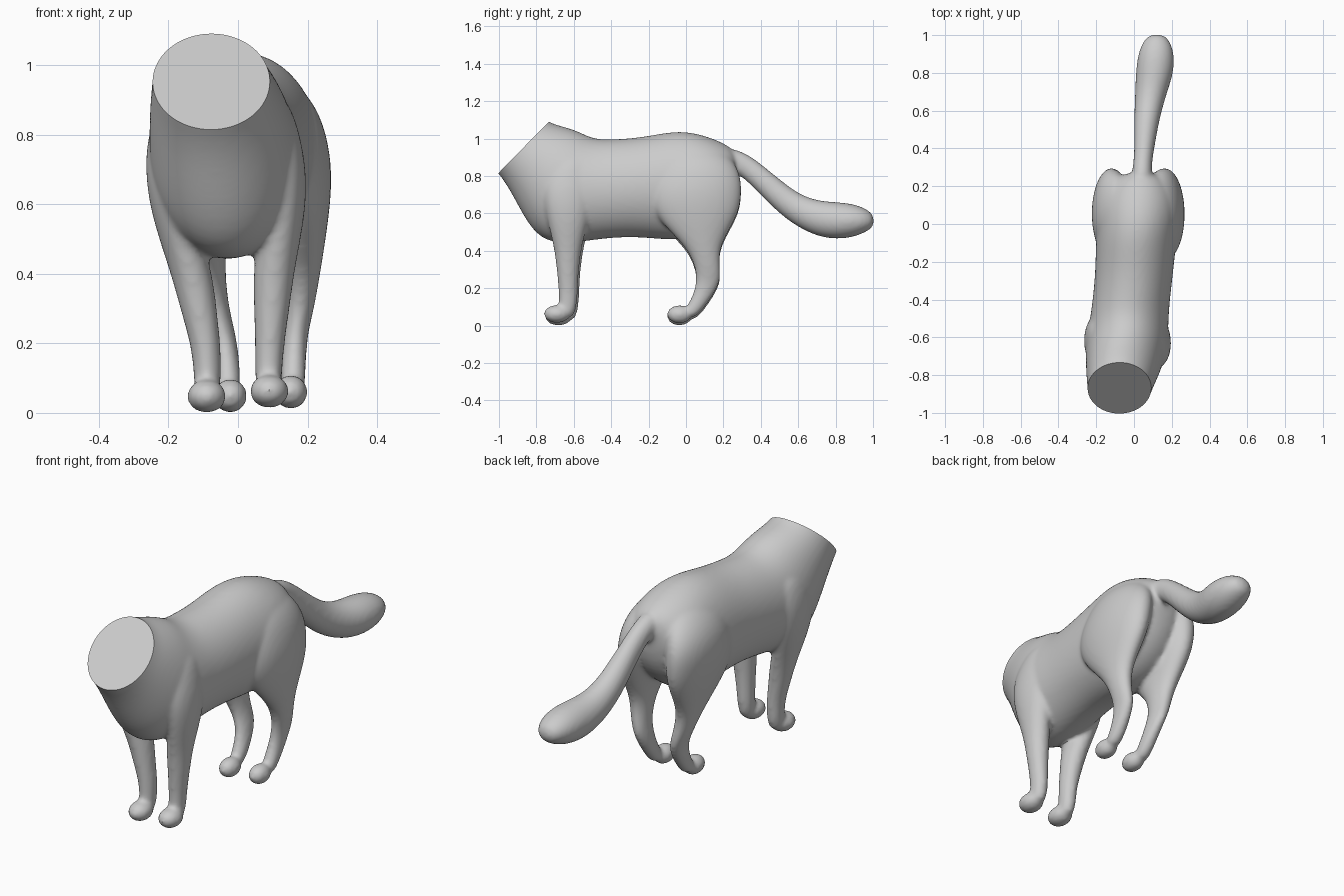
import bpy, bmesh, math
from mathutils import Vector

if "Cube" in bpy.data.objects:
    bpy.data.objects.remove(bpy.data.objects["Cube"])

SEG = 20


def activate(obs):
    bpy.ops.object.select_all(action='DESELECT')
    for o in obs:
        o.select_set(True)
    bpy.context.view_layer.objects.active = obs[0]


def loft(name, rings):
    """Closed tube through elliptical rings (y1, z1, y2, z2, centre x, half width)."""
    bm = bmesh.new()
    loops = []
    for y1, z1, y2, z2, cx, hw in rings:
        c = Vector((cx, (y1 + y2) / 2, (z1 + z2) / 2))
        u = Vector((hw, 0, 0))
        v = Vector((0, (y1 - y2) / 2, (z1 - z2) / 2))
        loops.append([bm.verts.new(c + u * math.cos(a) + v * math.sin(a))
                      for a in (2 * math.pi * i / SEG for i in range(SEG))])
    for a, b in zip(loops, loops[1:]):
        for i in range(SEG):
            j = (i + 1) % SEG
            bm.faces.new((a[i], a[j], b[j], b[i]))
    bm.faces.new(loops[0])
    bm.faces.new(loops[-1])
    bmesh.ops.recalc_face_normals(bm, faces=bm.faces)
    me = bpy.data.meshes.new(name)
    bm.to_mesh(me)
    bm.free()
    ob = bpy.data.objects.new(name, me)
    bpy.context.collection.objects.link(ob)
    ob.modifiers.new("round", 'SUBSURF').levels = 2
    return ob


def leg(name, rings, foot, mirror=None, dy=0, dz=0):
    """Leg from (x, y, z, rx, ry) rings plus a ball foot; mirror(z) gives the mirror line."""
    fx = (lambda x, z: 2 * mirror(z) - x) if mirror else (lambda x, z: x)
    tube = loft(name, [(y - ry + dy, z + dz, y + ry + dy, z + dz, fx(x, z), rx)
                       for x, y, z, rx, ry in rings])
    (x, y, z), scale = foot
    bpy.ops.mesh.primitive_uv_sphere_add(segments=32, ring_count=20, radius=1,
                                         location=(fx(x, z), y + dy, z + dz), scale=scale)
    ball = bpy.context.object
    ball.name = name + "_foot"
    return [tube, ball]


# Torso and neck: top point, bottom point, centre x, half width
torso = loft("body", [
    (-.81, 1.16, -1.07, .88, -.085, .16),
    (-.74, 1.088, -1.0, .81, -.078, .17),
    (-.66, 1.068, -.935, .71, -.065, .19),
    (-.58, 1.045, -.865, .57, -.05, .208),
    (-.53, 1.018, -.78, .455, -.04, .218),
    (-.47, 1.0, -.65, .43, -.03, .215),
    (-.4, .998, -.5, .455, -.02, .207),
    (-.25, 1.007, -.3, .475, 0, .208),
    (-.1, 1.038, -.12, .455, .01, .215),
    (0, 1.042, 0, .455, .02, .22),
    (.1, 1.02, .1, .49, .025, .22),
    (.2, .98, .2, .57, .03, .185),
    (.285, .925, .27, .7, .035, .09)])

# Tail with thick rounded tip
tail = loft("tail", [
    (.2, .96, .16, .84, .04, .06),
    (.31, .93, .26, .82, .042, .052),
    (.39, .875, .325, .775, .05, .05),
    (.51, .775, .43, .665, .06, .06),
    (.61, .70, .54, .56, .07, .07),
    (.71, .667, .68, .48, .09, .085),
    (.8, .662, .8, .458, .11, .102),
    (.9, .652, .9, .472, .117, .098),
    (.97, .622, .97, .503, .12, .072),
    (1.005, .59, 1.005, .53, .12, .035)])

# Hind legs with haunches
hind = [(.07, .03, .99, .05, .1), (.12, .06, .9, .10, .19), (.15, .06, .8, .107, .238),
        (.165, .05, .7, .107, .252), (.175, .055, .6, .092, .23), (.183, .07, .5, .07, .155),
        (.185, .095, .4, .052, .082), (.178, .118, .3, .042, .066), (.165, .12, .23, .036, .066),
        (.16, .085, .15, .036, .053), (.158, .045, .09, .037, .05), (.158, .01, .04, .03, .04)]
hind_foot = ((.152, -.035, .06), (.048, .066, .049))


def hind_line(z):
    return .065 - .05 * (max(.2, min(z, .8)) - .2) / .6


parts = leg("hind_leg_right", hind, hind_foot)
parts += leg("hind_leg_left", hind, hind_foot, hind_line, 0, -.011)

# Front legs with shoulders
front = [(.09, -.6, .92, .05, .09), (.115, -.62, .8, .065, .13), (.13, -.63, .7, .067, .135),
         (.13, -.63, .6, .067, .12), (.118, -.632, .5, .063, .095), (.102, -.632, .4, .06, .072),
         (.097, -.632, .3, .052, .06), (.091, -.63, .2, .043, .052), (.088, -.63, .12, .04, .05),
         (.088, -.64, .07, .037, .048), (.088, -.65, .04, .03, .04)]
front_foot = ((.09, -.69, .062), (.056, .07, .048))


def front_line(z):
    return -.042 * (max(.2, min(z, .8)) - .2) / .6


parts += leg("front_leg_right", front, front_foot)
parts += leg("front_leg_left", front, front_foot, front_line, .008, -.014)

# Fuse everything into one smooth skin
obs = [torso, tail] + parts
activate(obs)
bpy.ops.object.convert(target='MESH')
activate(obs)
bpy.ops.object.join()
body = bpy.context.object
body.name = "animal_body"
rm = body.modifiers.new("skin", 'REMESH')
rm.mode = 'VOXEL'
rm.voxel_size = .011
sm = body.modifiers.new("soften", 'SMOOTH')
sm.factor = .5
sm.iterations = 8
bpy.ops.object.convert(target='MESH')
body = bpy.context.object

# Slice the neck flat and cap it
bm = bmesh.new()
bm.from_mesh(body.data)
cut = bmesh.ops.bisect_plane(bm, geom=bm.verts[:] + bm.edges[:] + bm.faces[:], dist=1e-5,
                             plane_co=(0, -1, .818), plane_no=(0, -.714, .70), clear_outer=True)
rim = [e for e in cut['geom_cut'] if isinstance(e, bmesh.types.BMEdge)]
bmesh.ops.holes_fill(bm, edges=rim, sides=0)
bm.to_mesh(body.data)
bm.free()
activate([body])
bpy.ops.object.shade_smooth_by_angle(angle=math.radians(35))
